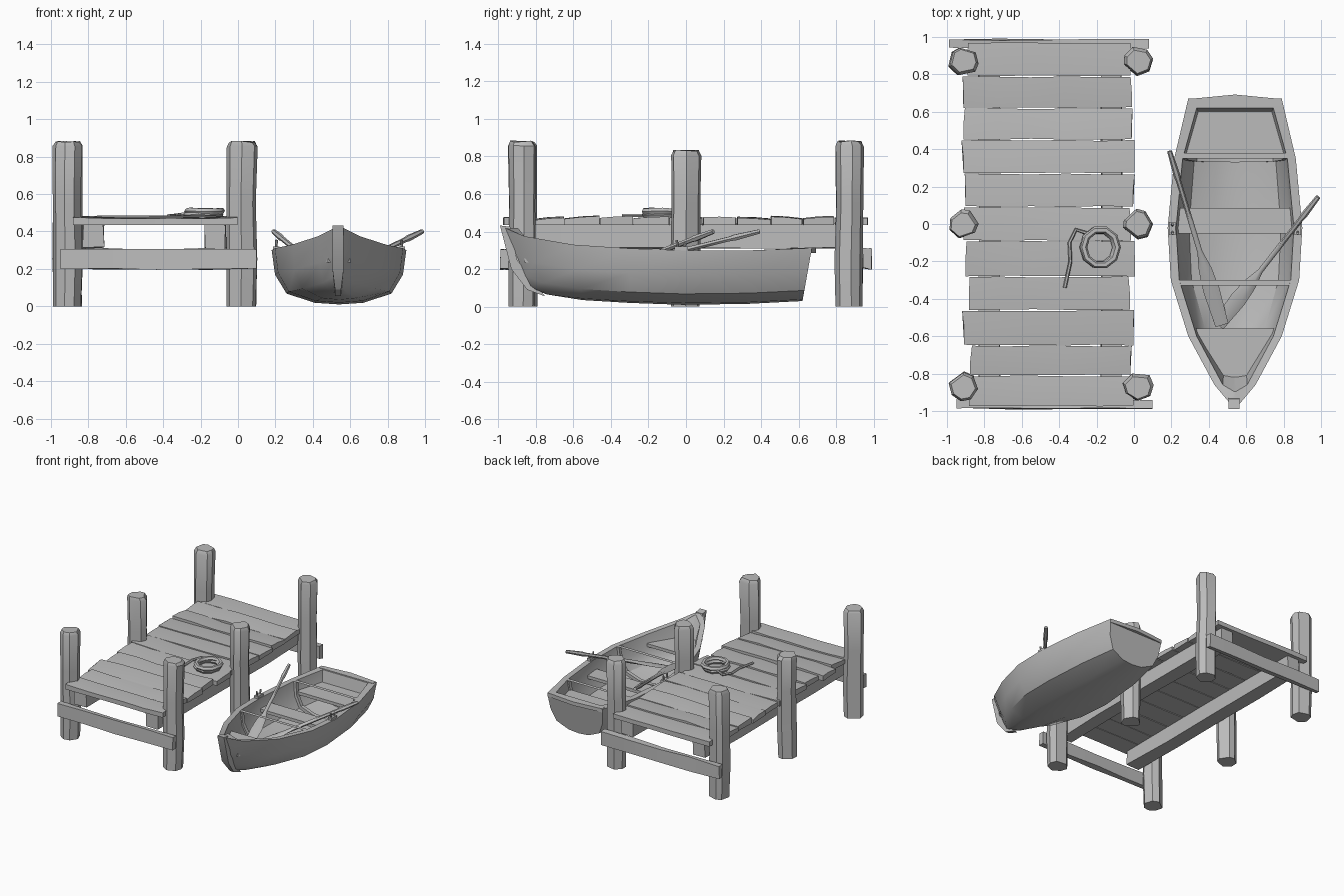
import bpy, bmesh, math, random
from mathutils import Vector

if "Cube" in bpy.data.objects:
    bpy.data.objects.remove(bpy.data.objects["Cube"])
random.seed(4)

wood = bpy.data.materials.new("weathered_grey")
wood.diffuse_color = (0.5, 0.5, 0.5, 1)
wood.use_nodes = True
wood.node_tree.nodes["Principled BSDF"].inputs["Base Color"].default_value = wood.diffuse_color


def make(name, verts, faces, angle=30):
    me = bpy.data.meshes.new(name)
    me.from_pydata([tuple(v) for v in verts], [], faces)
    bm = bmesh.new()
    bm.from_mesh(me)
    bmesh.ops.recalc_face_normals(bm, faces=bm.faces)
    bm.to_mesh(me)
    bm.free()
    me.materials.append(wood)
    ob = bpy.data.objects.new(name, me)
    bpy.context.collection.objects.link(ob)
    bpy.ops.object.select_all(action='DESELECT')
    ob.select_set(True)
    bpy.context.view_layer.objects.active = ob
    bpy.ops.object.shade_smooth_by_angle(angle=math.radians(angle))
    return ob


def loft(name, rings, closed=False, angle=30):
    """Skin a list of equal rings, capping the ends unless closed."""
    n, m = len(rings[0]), len(rings)
    faces = []
    for i in range(m if closed else m - 1):
        a, b = i * n, (i + 1) % m * n
        faces += [(a + j, a + (j + 1) % n, b + (j + 1) % n, b + j) for j in range(n)]
    if not closed:
        faces += [tuple(range(n)), tuple(range((m - 1) * n, m * n))]
    return make(name, [v for r in rings for v in r], faces, angle)


def jit(a):
    return random.uniform(-a, a)


def beam(name, p, q, w, h, segs=4, j=0.006):
    """Rough-hewn rectangular timber from p to q."""
    p, q = Vector(p), Vector(q)
    side = (q - p).cross(Vector((0, 0, 1))).normalized()
    rings = []
    for i in range(segs + 1):
        c = p.lerp(q, i / segs)
        rings.append([c + side * (a * w / 2 + jit(j)) + Vector((0, 0, b * h / 2 + jit(j)))
                      for a, b in ((-1, -1), (1, -1), (1, 1), (-1, 1))])
    return loft(name, rings)


# Posts: rough seven-sided logs with a chamfered top
for x in (-0.91, 0.02):
    for y, top in ((-0.87, 0.88), (0, 0.83), (0.87, 0.88)):
        offs = [(jit(0.25), random.uniform(0.94, 1.07)) for _ in range(7)]
        rings = []
        for z, r in ((0, 0.076), (0.25, 0.08), (0.55, 0.076), (top - 0.025, 0.08), (top, 0.066)):
            dx, dy = jit(0.004), jit(0.004)
            rings.append([(x + dx + r * s * math.cos(math.tau * k / 7 + o),
                           y + dy + r * s * math.sin(math.tau * k / 7 + o),
                           z + (jit(0.005) if z else 0)) for k, (o, s) in enumerate(offs)])
        loft("dock_post", rings, angle=35)

# Lengthwise stringers and end cross beams
for x in (-0.775, -0.12):
    beam("stringer", (x, -0.94, 0.375), (x, 0.94, 0.375), 0.11, 0.125)
beam("front_cross_beam", (-0.95, -0.963, 0.25), (0.10, -0.963, 0.25), 0.045, 0.105)
beam("back_cross_beam", (-0.99, 0.965, 0.255), (0.08, 0.965, 0.255), 0.045, 0.105)

# Deck planks: slightly warped boards with ragged ends and narrow cracks
edges = [-0.975, -0.81, -0.65, -0.46, -0.28, -0.09, 0.09, 0.27, 0.45, 0.62, 0.79, 0.97]
for y0, y1 in zip(edges, edges[1:]):
    xl, xr = -0.895 + jit(0.02), -0.01 + jit(0.015)
    tilt = jit(0.008)
    rings = []
    for i in range(6):
        t = i / 5
        x, ya, yb = xl + (xr - xl) * t, y0 + 0.003 + jit(0.003), y1 - 0.003 + jit(0.003)
        z = 0.472 + jit(0.006)
        e = jit(0.012) if i in (0, 5) else 0
        rings.append([(x, ya, 0.434), (x + e, yb, 0.434), (x + e, yb, z - tilt),
                      (x, (ya + yb) / 2, z + 0.003), (x, ya, z + tilt)])
    loft("deck_plank", rings, angle=40)


def tube(name, pts, r, closed=False, sides=6):
    rings = []
    n = len(pts)
    for i, p in enumerate(pts):
        a = pts[i - 1] if (closed or i) else p
        b = pts[(i + 1) % n] if (closed or i < n - 1) else p
        t = (b - a).normalized()
        s = t.cross(Vector((0, 0, 1))).normalized()
        u = s.cross(t)
        rings.append([p + s * r * math.cos(k * math.tau / sides) + u * r * math.sin(k * math.tau / sides)
                      for k in range(sides)])
    return loft(name, rings, closed, 40)


# Coiled rope with a loose tail
for r, z, dx in ((0.088, 0.49, 0), (0.09, 0.508, 0.006)):
    tube("rope_coil", [Vector((-0.185 + dx + r * math.cos(a), -0.125 + r * 1.08 * math.sin(a), z + jit(0.003)))
                       for a in (math.tau * k / 10 for k in range(10))], 0.019, True)
tube("rope_tail", [Vector(p) for p in ((-0.25, -0.05, 0.5), (-0.31, -0.03, 0.49), (-0.345, -0.1, 0.485),
                                       (-0.34, -0.2, 0.485), (-0.37, -0.34, 0.485))], 0.01)

# Boat hull: stations of rim y, keel y, half width, rim z, keel z
CX = 0.54
stations = [(-0.965, -0.83, 0.022, 0.42, 0.10), (-0.86, -0.74, 0.11, 0.375, 0.065),
            (-0.6, -0.55, 0.25, 0.33, 0.035), (-0.3, -0.3, 0.343, 0.31, 0.02),
            (-0.02, -0.02, 0.36, 0.30, 0.01), (0.35, 0.33, 0.325, 0.30, 0.015),
            (0.67, 0.62, 0.25, 0.312, 0.03)]
half = [(1, 1), (0.95, 0.55), (0.78, 0.2), (0.36, 0.03)]
profile = [(-a, b) for a, b in half] + [(0, 0)] + half[::-1]
N = len(profile)


def section(st, inset=0.0, lift=0.0, dy=0.0):
    yt, yb, w, zt, zk = st
    w, zk = max(w - inset, 0.006), zk + lift
    return [Vector((CX + a * w, yb + (yt - yb) * b + dy, zk + (zt - zk) * b)) for a, b in profile]


M = len(stations)
outer = [section(s) for s in stations]
inner = [section(s, 0.045, 0.035, 0.07 if i == 0 else -0.05 if i == M - 1 else 0)
         for i, s in enumerate(stations)]
verts = [v for r in outer + inner for v in r]
faces = []
for base in (0, M * N):
    for i in range(M - 1):
        a = base + i * N
        faces += [(a + j, a + j + 1, a + N + j + 1, a + N + j) for j in range(N - 1)]
    faces += [tuple(range(base, base + N)), tuple(range(base + (M - 1) * N, base + M * N))]
I = M * N
for i in range(M - 1):
    for e in (0, N - 1):
        a, b = i * N + e, (i + 1) * N + e
        faces.append((a, b, I + b, I + a))
for i in (0, M - 1):
    a, b = i * N, i * N + N - 1
    faces.append((a, b, I + b, I + a))
make("boat_hull", verts, faces, 35)

# Stem post along the bow, and a shallow point on the transom rim
side = [(-0.99, 0.432), (-0.93, 0.2), (-0.845, 0.09), (-0.75, 0.055), (-0.8, 0.12), (-0.9, 0.25), (-0.935, 0.425)]
loft("stem_post", [[(CX - 0.005 + s * (0.03 if z > 0.15 else 0.016), y, z) for y, z in side] for s in (-1, 1)])
rim = [(-0.25, 0.668), (0, 0.692), (0.25, 0.668), (0.24, 0.63), (-0.24, 0.63)]
loft("transom_rim", [[(CX + x, y, z) for x, y in rim] for z in (0.285, 0.315)])


def inner_width(y):
    for s, t in zip(stations, stations[1:]):
        if s[0] <= y <= t[0]:
            return s[2] + (t[2] - s[2]) * (y - s[0]) / (t[0] - s[0]) - 0.05
    return 0.2


# Seats cut to the hull width
for name, y0, y1, z in (("bow_seat", -0.86, -0.56, 0.26), ("middle_seat", -0.05, 0.085, 0.22),
                        ("stern_seat", 0.36, 0.625, 0.22)):
    a, b = inner_width(y0), inner_width(y1)
    ring = [(CX - a, y0), (CX + a, y0), (CX + b, y1), (CX - b, y1)]
    loft(name, [[(x, y, h) for x, y in ring] for h in (z - 0.025, z)])

# Ribs hugging the inside of the hull
for k in (3, 5):
    st = stations[k]
    y = -0.03 if k == 3 else 0.0
    loft("hull_rib", [section(st, i, l, y + d) for i, l, d in
                      ((0.04, 0.03, 0), (0.065, 0.06, 0), (0.065, 0.06, 0.03), (0.04, 0.03, 0.03))], True)


# Oars: one loft from grip through shaft to flat blade
def oar(name, p, q):
    p, q = Vector(p), Vector(q)
    d = (q - p).normalized()
    s = d.cross(Vector((0, 0, 1))).normalized()
    u = s.cross(d)
    rings = []
    for t, w, h in ((0, 0.013, 0.013), (0.14, 0.018, 0.018), (0.17, 0.014, 0.014), (0.58, 0.014, 0.014),
                    (0.68, 0.035, 0.009), (0.8, 0.044, 0.007), (1, 0.036, 0.006)):
        c = p.lerp(q, t)
        rings.append([c + s * w * math.cos(k * math.tau / 6) + u * h * math.sin(k * math.tau / 6) for k in range(6)])
    loft(name, rings, angle=40)


oar("left_oar", (0.19, 0.39, 0.40), (0.47, -0.54, 0.17))
oar("right_oar", (0.985, 0.145, 0.40), (0.45, -0.54, 0.14))

# Oarlocks: short pin with two prongs on each rim
for x in (CX - 0.335, CX + 0.335):
    beam("oarlock_base", (x, -0.06, 0.31), (x, 0.01, 0.31), 0.035, 0.02, 1, 0)
    for y in (-0.05, 0.0):
        tube("oarlock_prong", [Vector((x, y * 0.7 - 0.008, 0.31)), Vector((x + 0.001, y, 0.355))], 0.007)
